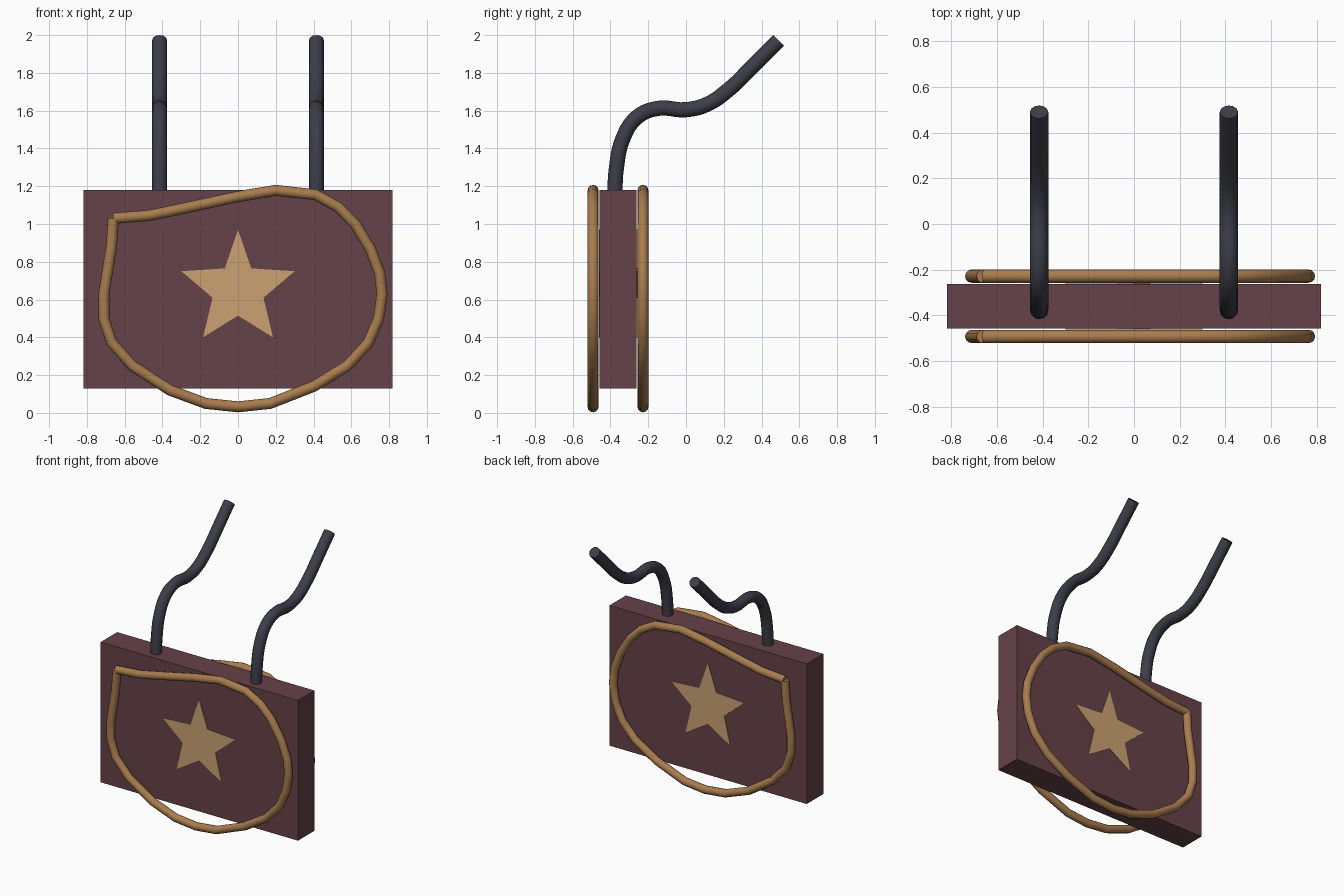
import bpy
import math

cube = bpy.data.objects.get("Cube")
if cube:
    bpy.data.objects.remove(cube, do_unlink=True)


def material(name, rgb):
    m = bpy.data.materials.new(name)
    m.use_nodes = True
    m.diffuse_color = (*rgb, 1)
    m.node_tree.nodes["Principled BSDF"].inputs["Base Color"].default_value = (*rgb, 1)
    return m


maroon = material("maroon", (0.133, 0.054, 0.065))
gold = material("pale gold", (0.597, 0.361, 0.171))
bronze = material("bronze", (0.392, 0.202, 0.076))
charcoal = material("charcoal", (0.047, 0.047, 0.066))


def tube(name, points, radius, mat, smooth_path):
    """Round capped tube along a path, turned into a mesh."""
    curve = bpy.data.curves.new(name, "CURVE")
    curve.dimensions = "3D"
    curve.bevel_depth = radius
    curve.bevel_resolution = 4
    curve.use_fill_caps = True
    curve.resolution_u = 5
    if smooth_path:
        spline = curve.splines.new("BEZIER")
        spline.bezier_points.add(len(points) - 1)
        for bp, co in zip(spline.bezier_points, points):
            bp.co = co
            bp.handle_left_type = bp.handle_right_type = "AUTO"
    else:
        spline = curve.splines.new("POLY")
        spline.points.add(len(points) - 1)
        for p, co in zip(spline.points, points):
            p.co = (*co, 1)
    curve.materials.append(mat)
    obj = bpy.data.objects.new(name, curve)
    bpy.context.collection.objects.link(obj)
    bpy.ops.object.select_all(action="DESELECT")
    obj.select_set(True)
    bpy.context.view_layer.objects.active = obj
    bpy.ops.object.convert(target="MESH")
    bpy.ops.object.shade_smooth_by_angle(angle=math.radians(40))


# Flat box body
FRONT, BACK = -0.457, -0.262
bpy.ops.mesh.primitive_cube_add(size=1, location=(0, (FRONT + BACK) / 2, 0.655))
body = bpy.context.object
body.name = "body_panel"
body.scale = (1.635, BACK - FRONT, 1.05)
bpy.ops.object.transform_apply(location=False, rotation=False, scale=True)
body.data.materials.append(maroon)

# Star plates on both faces, mirrored from one half outline
half = [(0, 0.97), (0.07, 0.765), (0.30, 0.75), (0.135, 0.61), (0.185, 0.40), (0, 0.515)]
outline = half + [(-x, z) for x, z in half[-2:0:-1]]
count = len(outline)
for name, y0, y1 in (("front_star", FRONT - 0.004, FRONT + 0.002),
                     ("back_star", BACK - 0.002, BACK + 0.004)):
    verts = [(x, y, z) for y in (y0, y1) for x, z in outline]
    faces = [tuple(range(count))[::-1], tuple(range(count, 2 * count))]
    faces += [(i, (i + 1) % count, (i + 1) % count + count, i + count) for i in range(count)]
    mesh = bpy.data.meshes.new(name)
    # outline runs clockwise, so flip to face outwards
    mesh.from_pydata(verts, [], [f[::-1] for f in faces])
    mesh.flip_normals()
    mesh.flip_normals()
    mesh.materials.append(gold)
    bpy.context.collection.objects.link(bpy.data.objects.new(name, mesh))

# Rounded trim loops in front of and behind the body
trim = [(-0.66, 1.03), (-0.47, 1.045), (-0.3, 1.08), (0, 1.145), (0.2, 1.178),
        (0.41, 1.155), (0.53, 1.09), (0.62, 1.0), (0.7, 0.87), (0.75, 0.74),
        (0.763, 0.63), (0.745, 0.5), (0.69, 0.37), (0.58, 0.25), (0.4, 0.14),
        (0.17, 0.05), (0, 0.032), (-0.17, 0.05), (-0.36, 0.12), (-0.56, 0.25),
        (-0.67, 0.375), (-0.71, 0.5), (-0.71, 0.63), (-0.67, 0.88), (-0.66, 1.03)]
for name, y in (("front_trim", -0.492), ("back_trim", -0.228)):
    tube(name, [(x, y, z) for x, z in trim], 0.029, bronze, False)

# Pair of curved straps rising from the top
strap = [(-0.378, 1.14), (-0.368, 1.3), (-0.335, 1.45), (-0.26, 1.565), (-0.15, 1.612),
         (0, 1.605), (0.11, 1.633), (0.23, 1.715), (0.35, 1.832), (0.49, 1.972)]
for name, x in (("left_strap", 0.415), ("right_strap", -0.415)):
    tube(name, [(x, y, z) for y, z in strap], 0.04, charcoal, True)
